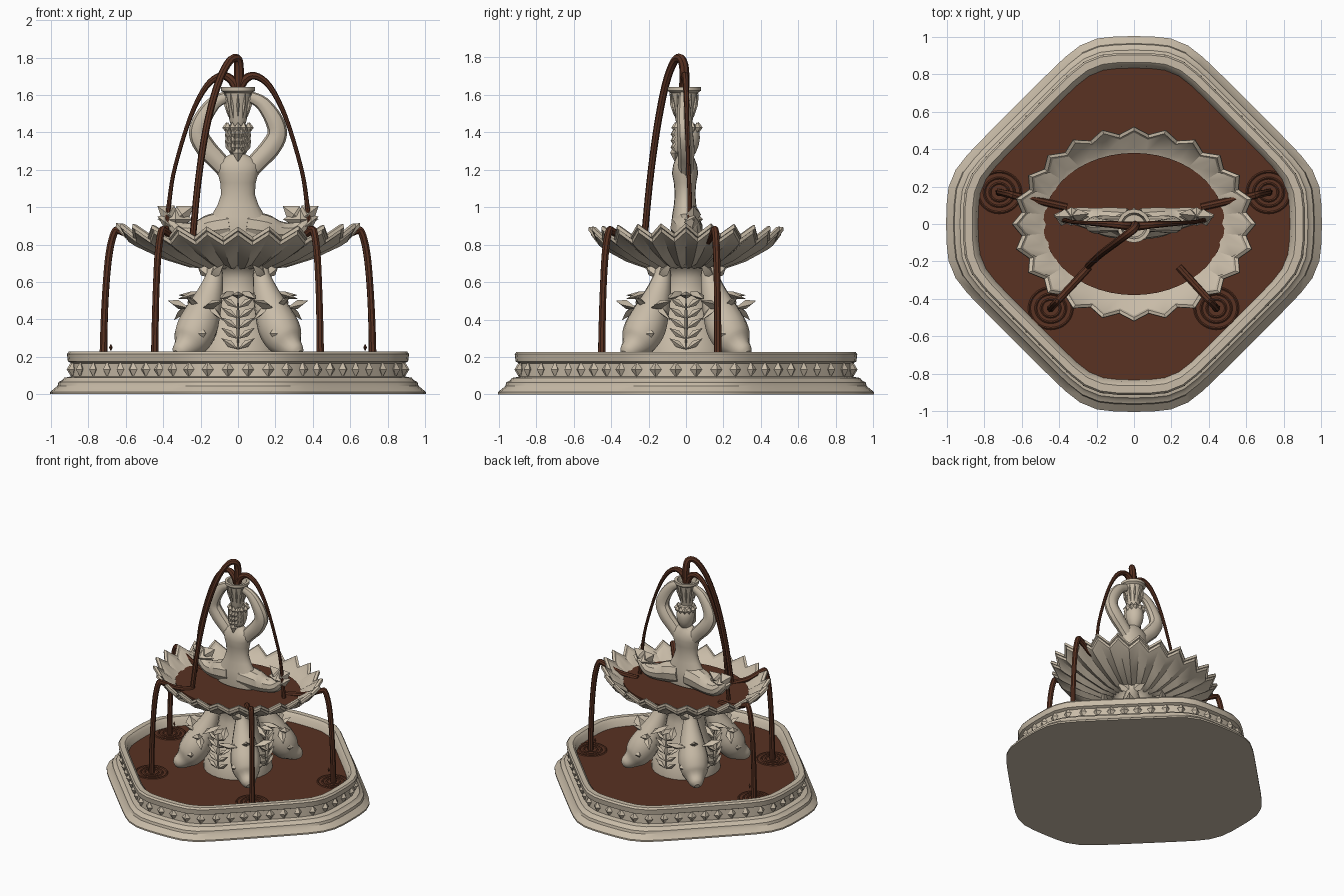
import bpy, bmesh
from math import sin, cos, pi, radians, tau
from mathutils import Vector as V

if "Cube" in bpy.data.objects:
    bpy.data.objects.remove(bpy.data.objects["Cube"])


def material(name, rgb):
    m = bpy.data.materials.new(name)
    m.diffuse_color = (*rgb, 1)
    m.use_nodes = True
    m.node_tree.nodes["Principled BSDF"].inputs["Base Color"].default_value = m.diffuse_color
    return m


STONE = material("stone", (0.58, 0.50, 0.39))
WATER = material("water", (0.10, 0.032, 0.016))


def finish(name, bm, mat):
    bmesh.ops.recalc_face_normals(bm, faces=bm.faces)
    me = bpy.data.meshes.new(name)
    bm.to_mesh(me)
    bm.free()
    me.materials.append(mat)
    ob = bpy.data.objects.new(name, me)
    bpy.context.collection.objects.link(ob)
    return ob


def rings(name, loops, mat, caps=(True, True)):
    """Bridge a list of equal closed loops, optionally capping the ends."""
    bm = bmesh.new()
    rows = [[bm.verts.new(p) for p in lp] for lp in loops]
    for a, b in zip(rows, rows[1:]):
        for i in range(len(a)):
            j = (i + 1) % len(a)
            bm.faces.new((a[i], a[j], b[j], b[i]))
    for row, cap in ((rows[0], caps[0]), (rows[-1], caps[1])):
        if cap:
            bm.faces.new(row)
    return finish(name, bm, mat)


def ellipse(rx, ry, z, n=24, c=(0, 0)):
    return [V((c[0] + rx * cos(tau * i / n), c[1] + ry * sin(tau * i / n), z)) for i in range(n)]


def tube(name, pts, mat=STONE, n=10, sub=4, flat=1.0):
    """Smooth tapering tube through (x, y, z, radius); flat squashes it in y."""
    q = [pts[0]] + list(pts) + [pts[-1]]
    path = []
    for k in range(1, len(q) - 2):
        for s in range(sub):
            t = s / sub
            path.append([0.5 * (2*b + (c-a)*t + (2*a-5*b+4*c-d)*t*t + (3*b-a-3*c+d)*t**3)
                         for a, b, c, d in zip(q[k-1], q[k], q[k+1], q[k+2])])
    path.append(list(pts[-1]))
    P = [V(p[:3]) for p in path]
    loops, u = [], None
    for i, p in enumerate(P):
        d = (P[min(i+1, len(P)-1)] - P[max(i-1, 0)]).normalized()
        u = d.orthogonal() if u is None else u - d * u.dot(d)
        u.normalize()
        w = d.cross(u)
        lp = []
        for k in range(n):
            o = (u * cos(tau*k/n) + w * sin(tau*k/n)) * path[i][3]
            o.y *= flat
            lp.append(p + o)
        loops.append(lp)
    return rings(name, loops, mat)


def gems(name, items, mat=STONE):
    """Many faceted octahedra: (centre, long half-vector, side half-vector, depth half-vector)."""
    bm = bmesh.new()
    for c, a, b, d in items:
        c, a, b, d = V(c), V(a), V(b), V(d)
        e = [bm.verts.new(p) for p in (c+a, c+b, c-a, c-b, c+d, c-d)]
        for i in range(4):
            bm.faces.new((e[i], e[(i+1) % 4], e[4]))
            bm.faces.new((e[(i+1) % 4], e[i], e[5]))
    return finish(name, bm, mat)


# Rounded diamond basin: long diagonal sides, blunt rounded corners on the axes
def plan_point(a, z, t):
    s = sum((max(0, cos(t - k*pi/4)) / (a * (0.89 if k % 2 else 1)))**22 for k in range(8))
    r = s**(-1/22)
    return V((r*cos(t), r*sin(t), z))


def plan(a, z, n=64):
    return [plan_point(a, z, tau*i/n) for i in range(n)]


basin_profile = [(1.005, 0), (1.005, .012), (.965, .045), (.96, .065), (.94, .075), (.93, .088),
                 (.892, .095), (.887, .165), (.91, .175), (.915, .215), (.905, .228),
                 (.865, .228), (.845, .21), (.825, .13)]
rings("basin", [plan(a, z) for a, z in basin_profile], STONE)
rings("basin_water", [plan(.835, .15), plan(.835, .165)], WATER)

studs = []
for i in range(52):
    t = tau * (i + .5) / 52
    out = V((cos(t), sin(t), 0))
    studs.append((plan_point(.892, .133, t), (0, 0, .042), V((-sin(t), cos(t), 0))*.032, out*.025))
gems("basin_studs", studs)

# Pedestal
rings("pedestal", [ellipse(r, r, z) for r, z in
      [(.25, .15), (.245, .25), (.205, .32), (.16, .42), (.135, .55), (.125, .62), (.15, .67), (.2, .7)]], STONE)

# Four fish on the diagonals, heads down
fish_path = [(.465, .215, .02), (.445, .225, .045), (.40, .25, .068), (.355, .29, .10), (.305, .36, .11),
             (.255, .45, .093), (.21, .54, .07), (.18, .63, .048), (.18, .70, .035)]
for k in range(4):
    t = pi/4 + k*pi/2
    o, s, up = V((cos(t), sin(t), 0)), V((-sin(t), cos(t), 0)), V((0, 0, 1))
    tube(f"fish_{k}", [(*(o*r + up*z), w) for r, z, w in fish_path], n=12)
    parts = [(o*.34 + up*.49, o*.05 + up*.03, s*.03, up*.02)]
    for m in (-1, 1):
        side = s * m
        parts += [(o*.36 + side*.09 + up*.325, up*.03, side*.028, o*.03),
                  (o*.32 + side*.13 + up*.48, side*.08 + up*.02, o*.04, up*.025),
                  (o*.30 + side*.125 + up*.44, side*.06 - up*.045, o*.03, up*.02),
                  (o*.21 + side*.05 + up*.665, side*.06 + up*.045, up*.03 - side*.02, o*.025)]
    gems(f"fish_fins_{k}", parts)

# Leaf sprays between the fish
for k in range(4):
    t = k*pi/2
    o, s, up = V((cos(t), sin(t), 0)), V((-sin(t), cos(t), 0)), V((0, 0, 1))
    leaves = [(o*.25 + up*.38, up*.16, s*.012, o*.02)]
    for j in range(5):
        z, r = .27 + .055*j, .255
        for m in (-1, 1):
            leaves.append((o*r + s*m*.045 + up*z, s*m*.045 + up*.03, up*.016 - s*m*.009, o*.016))
    for m in (-1, 0, 1):
        leaves.append((o*.25 + s*m*.06 + up*.53, o*.07 + s*m*.035 - up*.02*abs(m), s*.035, up*.02))
    gems(f"leaf_spray_{k}", leaves)

# Pleated oval bowl
PLEATS = 24


def pleat(f, z, amp):
    lp = []
    for i in range(PLEATS*2):
        t, g = tau*i/(PLEATS*2), (1 if i % 2 == 0 else -1)
        rr = f + g*amp*.8
        lp.append(V((.64*rr*cos(t), .51*rr*sin(t), z + g*amp*.6 + .02*f*cos(t)**2)))
    return lp


bowl = [(.2, .668, 0), (.42, .68, .018), (.66, .73, .035), (.9, .80, .044), (.955, .822, .046),
        (.96, .842, .046), (.985, .848, .046), (.98, .868, .046), (.945, .866, .045), (.925, .845, .042),
        (.78, .795, .026), (.70, .772, .012)]
rings("bowl", [pleat(*p) for p in bowl], STONE)
rings("bowl_water", [ellipse(.485, .38, .785, 48), ellipse(.485, .38, .803, 48)], WATER)

# Seated figure with two tail-like legs
torso = [(.17, .07, .82), (.175, .075, .89), (.145, .07, .95), (.11, .06, 1.01), (.09, .055, 1.07),
         (.095, .06, 1.13), (.108, .07, 1.18), (.115, .064, 1.225), (.085, .05, 1.26), (.037, .037, 1.285),
         (.034, .036, 1.32)]
rings("torso", [ellipse(a, b, z, 20, (0, -.005)) for a, b, z in torso], STONE)
head = [(.025, 1.268), (.045, 1.29), (.06, 1.33), (.066, 1.37), (.062, 1.41), (.04, 1.445), (.01, 1.455)]
rings("head", [ellipse(r, r*1.05, z, 16, (0, .005)) for r, z in head], STONE)
hair = []
for i in range(12):
    t = tau*i/12
    o = V((cos(t), sin(t), 0))
    hair.append((o*.062 + V((0, .005, 1.425)), (0, 0, .03), V((-sin(t), cos(t), 0))*.022, o*.022))
for i in range(-3, 4):
    for j in range(3):
        t = -pi/2 + i*.36
        hair.append((V((.058*cos(t), .06*sin(t), 1.39 - .035*j)), (.006*i, 0, .04), (.016, 0, 0), (0, .022, 0)))
hair += [(V((0, -.06, 1.29)), (0, 0, .05), (.03, 0, 0), (0, .025, 0))]
gems("hair_and_wreath", hair)
for m, side in ((-1, "left"), (1, "right")):
    tube(f"{side}_arm", [(m*.06, 0, 1.195, .05), (m*.11, 0, 1.25, .052), (m*.17, 0, 1.315, .055),
                         (m*.21, -.005, 1.39, .052), (m*.19, -.01, 1.47, .048),
                         (m*.13, -.012, 1.555, .038), (m*.065, -.015, 1.59, .03)], flat=.85)
    tube(f"{side}_leg", [(m*.04, 0, .90, .085), (m*.14, .01, .885, .08), (m*.22, .025, .865, .062),
                         (m*.30, .04, .87, .05), (m*.36, .04, .92, .035), (m*.38, .04, .96, .02)])
    gems(f"{side}_tail_fin", [
        (V((m*.37, .04, .96)), (m*.06, 0, .045), (m*.03, 0, -.05), (0, .04, 0)),
        (V((m*.30, .045, .96)), (-m*.06, .01, .045), (m*.03, 0, .045), (0, .035, 0)),
        (V((m*.335, .04, .935)), (m*.095, 0, 0), (0, 0, .055), (0, .05, 0)),
        (V((m*.39, .03, .92)), (m*.04, .02, .03), (0, 0, .04), (0, .04, 0))])

# Fluted cup held overhead
cup = [(.035, 1.43), (.045, 1.46), (.058, 1.53), (.074, 1.61), (.09, 1.622), (.09, 1.642), (.07, 1.642), (.06, 1.60)]
rings("cup", [ellipse(r, r, z, 16, (0, -.01)) for r, z in cup], STONE)
gems("cup_flutes", [(V((.064*cos(t), .064*sin(t) - .01, 1.545)), (.014*cos(t), .014*sin(t), .07),
                     (-.008*sin(t), .008*cos(t), 0), (.01*cos(t), .01*sin(t), 0))
                    for t in [tau*i/12 for i in range(12)]])

# Water jets from the cup
for m, side in ((-1, "left"), (1, "right")):
    tube(f"{side}_jet", [(0, -.01, 1.60, .024), (m*.03, -.01, 1.675, .024), (m*.09, -.005, 1.702, .02),
                         (m*.17, 0, 1.645, .016), (m*.255, .005, 1.48, .012), (m*.335, .012, 1.22, .011),
                         (m*.365, .02, 1.05, .012), (m*.39, .02, .80, .015)], WATER, 8)
tube("front_jet", [(.005, -.01, 1.60, .028), (.005, -.01, 1.74, .026), (-.005, -.03, 1.795, .023),
                   (-.05, -.065, 1.775, .021), (-.11, -.11, 1.65, .02), (-.17, -.155, 1.42, .019),
                   (-.215, -.195, 1.12, .018), (-.245, -.225, .80, .018)], WATER, 8)

# Overflow streams with ripples where they land
for name, a, b in (("left", (-.36, .09), (-.72, .17)), ("right", (.36, .09), (.72, .17)),
                   ("front_left", (-.24, -.23), (-.445, -.45)), ("front_right", (.24, -.23), (.44, -.45))):
    a, b = V(a), V(b)
    pts = [(0, .80, .02), (.4, .82, .02), (.74, .872, .02), (.83, .868, .02), (.91, .76, .02),
           (.96, .58, .019), (.99, .36, .02), (1, .15, .022)]
    tube(f"{name}_stream", [(*a.lerp(b, f), z, r) for f, z, r in pts], WATER, 8)
    for k, r in enumerate((.05, .08, .115)):
        rings(f"{name}_ripple_{k}", [ellipse(r + w, (r + w)*.95, z, 32, b) for w, z in
              ((-.008, .164), (0, .171), (.008, .164))], WATER, (False, False))
for x in (-.68, .68):
    gems("splash_drop", [((x, .17, .25), (0, 0, .02), (.01, 0, 0), (0, .01, 0))], WATER)

# Smooth the rounded parts, keep creases crisp
bpy.ops.object.select_all(action='SELECT')
bpy.context.view_layer.objects.active = bpy.data.objects["basin"]
bpy.ops.object.shade_smooth_by_angle(angle=radians(35))
